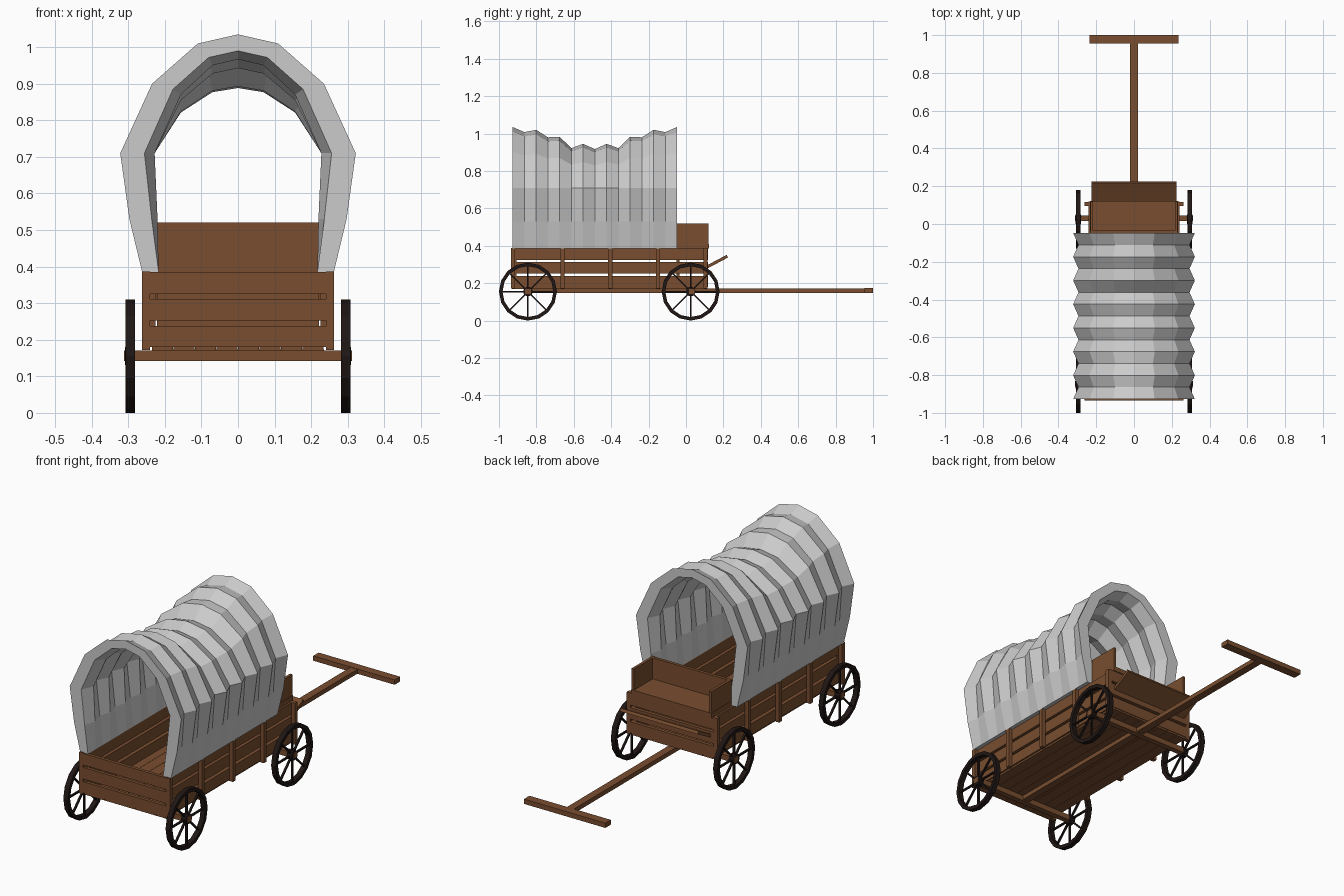
import bpy, bmesh, math
from mathutils import Matrix, Vector

if "Cube" in bpy.data.objects:
    bpy.data.objects.remove(bpy.data.objects["Cube"])


def material(name, rgb):
    m = bpy.data.materials.new(name)
    m.diffuse_color = (*rgb, 1)
    m.use_nodes = True
    m.node_tree.nodes["Principled BSDF"].inputs["Base Color"].default_value = m.diffuse_color
    return m


WOOD = material("wood", (0.19, 0.075, 0.028))
DARK = material("dark_wood", (0.014, 0.008, 0.007))


def finish(name, bm, mat=None):
    bmesh.ops.recalc_face_normals(bm, faces=bm.faces)
    me = bpy.data.meshes.new(name)
    bm.to_mesh(me)
    bm.free()
    ob = bpy.data.objects.new(name, me)
    bpy.context.collection.objects.link(ob)
    if mat:
        me.materials.append(mat)
    return ob


def add_box(bm, x0, x1, y0, y1, z0, z1, rot=None):
    c = Matrix.Translation(((x0 + x1) / 2, (y0 + y1) / 2, (z0 + z1) / 2))
    s = Matrix.Diagonal((x1 - x0, y1 - y0, z1 - z0, 1))
    bmesh.ops.create_cube(bm, size=1, matrix=(rot or Matrix()) @ c @ s)


def boxes(name, *dims):
    bm = bmesh.new()
    for d in dims:
        add_box(bm, *d)
    return finish(name, bm, WOOD)


# canvas cover: thick pleated arch with a sagging roof
OUTER = [(.262, .385), (.297, .53), (.322, .71), (.235, .90), (.11, 1.01), (0, 1.035)]
INNER = [(.217, .385), (.236, .53), (.256, .71), (.178, .885), (.08, .972), (0, .99)]
PLEAT = [0, .016, .028, .022, .01, 0]
RIDGE = [1.035, 1.008, 1.02, .98, .983, .922, .945, .917]
RIDGE += RIDGE[-2::-1]


def arch(profile, i):
    f = (RIDGE[i] - .71) / (1.035 - .71)
    half = []
    for (x, z), p in zip(profile, PLEAT):
        zz = z if z <= .71 else .71 + (z - .71) * f
        half.append((x - (p if i % 2 else 0), zz))
    return half + [(-x, z) for x, z in half[-2::-1]]


bm = bmesh.new()
rings = []
for i in range(15):
    y = -.927 + i * .0628
    pts = arch(OUTER, i) + arch(INNER, i)[::-1]
    rings.append([bm.verts.new((x, y, z)) for x, z in pts])
n = len(rings[0])
for a, b in zip(rings, rings[1:]):
    for j in range(n):
        k = (j + 1) % n
        bm.faces.new((a[j], a[k], b[k], b[j]))
for r in (rings[0], rings[-1]):
    for j in range(n // 2 - 1):
        bm.faces.new((r[j], r[j + 1], r[n - 2 - j], r[n - 1 - j]))
finish("canvas_cover", bm)

# wagon bed
ROWS = [(.18, .238), (.252, .312), (.325, .385)]
boxes("floor_planks", *[(-.235 + i * .0588, -.235 + i * .0588 + .0575, -.93, .115, .17, .182)
                        for i in range(8)])
for side, s in (("left", -1), ("right", 1)):
    xs = sorted((s * .22, s * .242))
    ps = sorted((s * .24, s * .262))
    boxes(side + "_side_planks", *[(*xs, -.93, .115, a, b) for a, b in ROWS])
    boxes(side + "_side_posts", *[(*ps, y - .011, y + .011, .172, .387)
                                  for y in (-.924, -.66, -.405, -.15, .105)])
    boxes(side + "_corner_stake", (*sorted((s * .225, s * .24)), -.925, -.905, .18, .405))
boxes("tailgate", *[(-.24, .24, -.935, -.918, a, b) for a, b in ROWS])
boxes("front_panel", *[(-.24, .24, .1, .118, a, b) for a, b in ROWS])

# driver seat with back and sides
boxes("seat", (-.232, .232, -.04, .123, .385, .41))
boxes("seat_back", (-.222, .222, -.05, -.034, .182, .52))
boxes("seat_sides", *[(*sorted((s * .216, s * .23)), -.05, .12, .385, .52) for s in (-1, 1)])

# sloped foot board
bm = bmesh.new()
tilt = Matrix.Translation((0, .1, .28)) @ Matrix.Rotation(math.radians(28), 4, 'X')
add_box(bm, -.225, .225, 0, .137, -.008, .008, tilt)
finish("foot_board", bm, WOOD)

# tongue, crossbar and axles
boxes("tongue", (-.02, .02, -.845, .96, .148, .171))
boxes("crossbar", (-.235, .235, .955, 1, .148, .173))
for name, y in (("rear", -.845), ("front", .03)):
    boxes(name + "_axle", (-.312, .312, y - .015, y + .015, .142, .17))

# spoked wheels
SEG, R, RI, W = 16, .155, .136, .013


def wheel(name, cx, cy):
    bm = bmesh.new()
    loops = []
    for i in range(SEG):
        a = 2 * math.pi * i / SEG
        loops.append([bm.verts.new((x, r * math.cos(a), r * math.sin(a)))
                      for x, r in ((-W, R), (W, R), (W, RI), (-W, RI))])
    for i in range(SEG):
        a, b = loops[i], loops[(i + 1) % SEG]
        for j in range(4):
            k = (j + 1) % 4
            bm.faces.new((a[j], a[k], b[k], b[j]))
    for i in range(8):
        add_box(bm, -.005, .005, .01, RI + .005, -.004, .004,
                Matrix.Rotation(math.pi * i / 4, 4, 'X'))
    bmesh.ops.create_cone(bm, cap_ends=True, segments=10, radius1=.026, radius2=.026,
                          depth=.028, matrix=Matrix.Rotation(math.pi / 2, 4, 'Y'))
    ob = finish(name, bm, DARK)
    ob.location = (cx, cy, R)


for side, s in (("left", -1), ("right", 1)):
    wheel("rear_%s_wheel" % side, s * .295, -.845)
    wheel("front_%s_wheel" % side, s * .295, .025)
